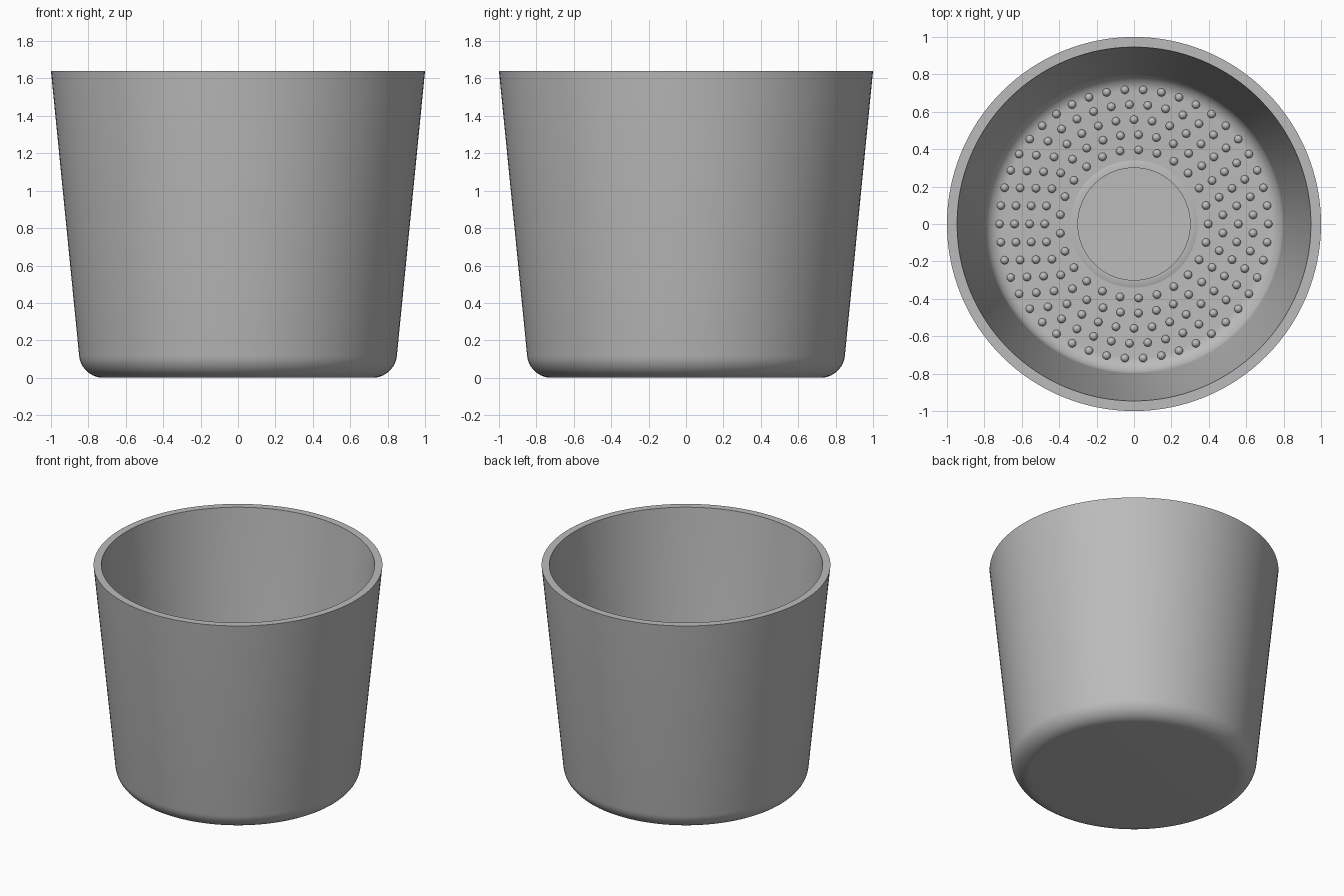
import bpy, bmesh, math
from mathutils import Matrix

old = bpy.data.objects.get("Cube")
if old:
    bpy.data.objects.remove(old, do_unlink=True)

grey = bpy.data.materials.new("grey")
grey.use_nodes = True
colour = (0.5, 0.5, 0.5, 1)
grey.diffuse_color = colour
grey.node_tree.nodes["Principled BSDF"].inputs["Base Color"].default_value = colour

FLOOR = 0.06


def finish(bm, name):
    bmesh.ops.recalc_face_normals(bm, faces=bm.faces)
    mesh = bpy.data.meshes.new(name)
    bm.to_mesh(mesh)
    bm.free()
    mesh.materials.append(grey)
    obj = bpy.data.objects.new(name, mesh)
    bpy.context.collection.objects.link(obj)
    bpy.ops.object.select_all(action='DESELECT')
    obj.select_set(True)
    bpy.context.view_layer.objects.active = obj
    bpy.ops.object.shade_smooth_by_angle(angle=math.radians(35))
    return obj


def lathe(name, profile, steps=128):
    bm = bmesh.new()
    verts = [bm.verts.new((r, 0, z)) for r, z in profile]
    edges = [bm.edges.new(pair) for pair in zip(verts, verts[1:])]
    bmesh.ops.spin(bm, geom=verts + edges, cent=(0, 0, 0), axis=(0, 0, 1),
                   angle=math.tau, steps=steps)
    bmesh.ops.remove_doubles(bm, verts=bm.verts, dist=0.0001)
    return finish(bm, name)


def fillet(radius, base, size, lean, steps=10):
    """Rounded corner from the flat base up to the leaning wall."""
    sweep = math.pi / 2 - lean
    return [(radius + size * math.sin(sweep * i / steps),
             base + size * (1 - math.cos(sweep * i / steps)))
            for i in range(steps + 1)]


# Cup: underside, rounded corner, leaning wall, flat rim, inner wall and floor
lean = math.atan(0.155 / 1.52)
outside = [(0, 0)] + fillet(0.72, 0, 0.13, lean) + [(1, 1.64)]
inside = [(0, FLOOR)] + fillet(0.71, FLOOR, 0.09, lean) + [(0.946, 1.64)]
lathe("cup", outside + inside[::-1])

# Low circular ridge in the middle of the floor
lathe("floor_ring", [(0.30, FLOOR - 0.01), (0.30, FLOOR + 0.012), (0.32, FLOOR + 0.012),
                     (0.34, FLOOR + 0.006), (0.34, FLOOR - 0.01)])

# Rings of small round studs on the floor, every other ring turned half a step
bm = bmesh.new()
for row, count in enumerate((25, 31, 36, 41, 46)):
    radius = 0.397 + 0.0805 * row
    for i in range(count):
        a = math.tau * (i + 0.5 * (row % 2)) / count
        spot = Matrix.Translation((radius * math.cos(a), radius * math.sin(a), FLOOR))
        bmesh.ops.create_uvsphere(bm, u_segments=16, v_segments=8, radius=0.022, matrix=spot)
finish(bm, "floor_studs")
